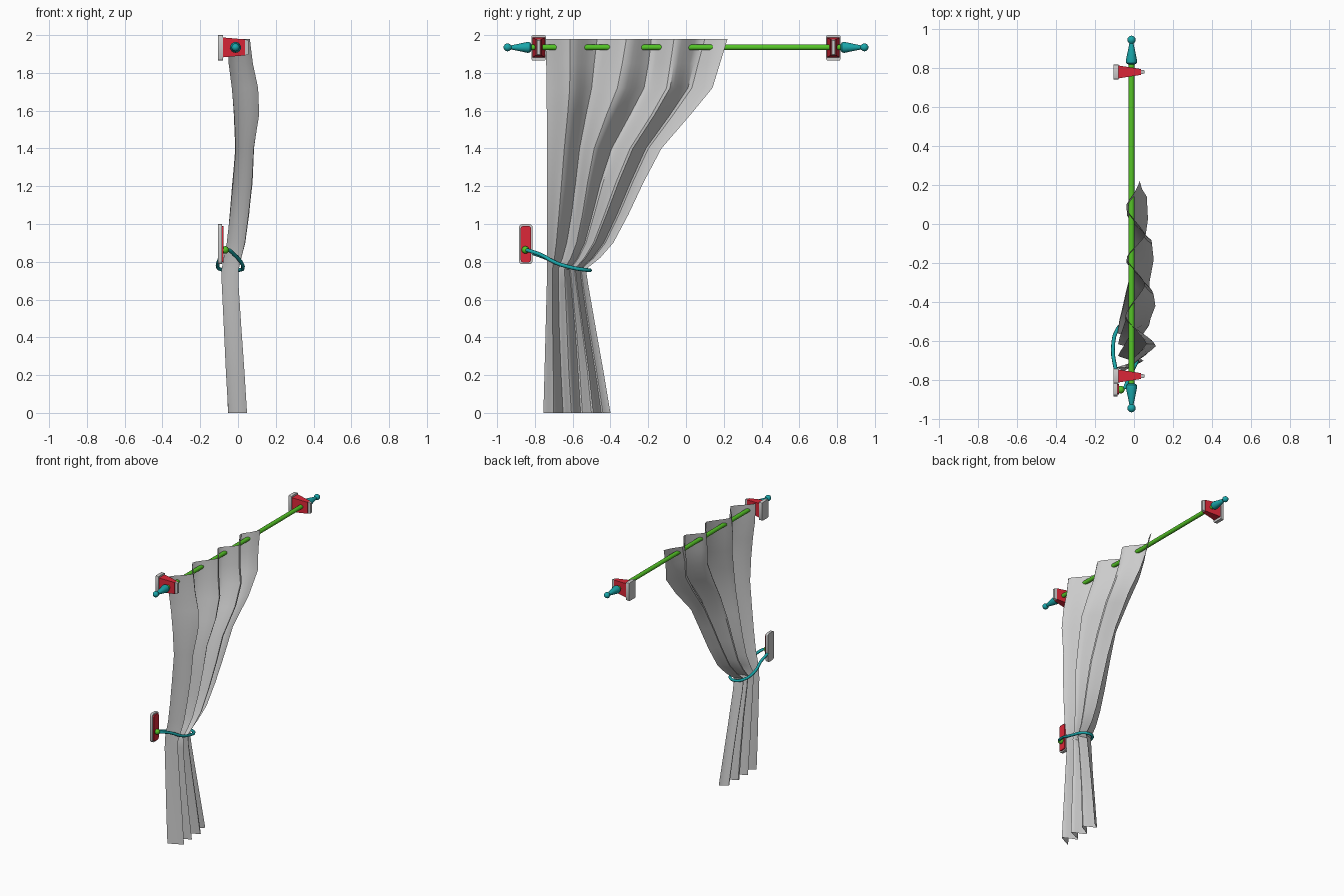
import bpy, bmesh, math
from mathutils import Vector

if "Cube" in bpy.data.objects:
    bpy.data.objects.remove(bpy.data.objects["Cube"])


def material(name, rgb):
    m = bpy.data.materials.new(name)
    m.diffuse_color = (*rgb, 1)
    m.use_nodes = True
    m.node_tree.nodes["Principled BSDF"].inputs["Base Color"].default_value = m.diffuse_color
    return m


GREEN = material("green", (0.09, 0.55, 0.02))
RED = material("red", (0.72, 0.02, 0.04))
TEAL = material("teal", (0.01, 0.38, 0.40))
ROD_X, ROD_Z = -0.013, 1.935


def make(name, bm, mat=None, smooth=None):
    bmesh.ops.recalc_face_normals(bm, faces=bm.faces)
    me = bpy.data.meshes.new(name)
    bm.to_mesh(me)
    bm.free()
    ob = bpy.data.objects.new(name, me)
    bpy.context.collection.objects.link(ob)
    if mat:
        me.materials.append(mat)
    if smooth:
        bpy.ops.object.select_all(action='DESELECT')
        ob.select_set(True)
        bpy.context.view_layer.objects.active = ob
        bpy.ops.object.shade_smooth_by_angle(angle=math.radians(smooth))
    return ob


def block(name, x0, x1, y, z, w0, h0, w1=None, h1=None, mat=None, bevel=0, seg=1):
    """Box along x whose far end may be tapered; bevel rounds its x edges."""
    w1, h1 = w1 or w0, h1 or h0
    bm = bmesh.new()
    rings = []
    for x, w, h in ((x0, w0, h0), (x1, w1, h1)):
        rings.append([bm.verts.new((x, y + a * w / 2, z + b * h / 2))
                      for a, b in ((-1, -1), (1, -1), (1, 1), (-1, 1))])
    a, b = rings
    bm.faces.new(a)
    bm.faces.new(b)
    for i in range(4):
        j = (i + 1) % 4
        bm.faces.new((a[i], a[j], b[j], b[i]))
    if bevel:
        edges = [e for e in bm.edges if abs(e.verts[0].co.x - e.verts[1].co.x) > 1e-4]
        bmesh.ops.bevel(bm, geom=edges, offset=bevel, segments=seg, profile=0.5, affect='EDGES')
    return make(name, bm, mat, 30)


def lathe(name, profile, sign, mat, sides=16):
    """Turn a (radius, y) profile around the rod axis."""
    bm = bmesh.new()
    rings = []
    for r, y in profile:
        rings.append([bm.verts.new((ROD_X + r * math.cos(t), sign * y, ROD_Z + r * math.sin(t)))
                      for t in (2 * math.pi * k / sides for k in range(sides))])
    for a, b in zip(rings, rings[1:]):
        for i in range(sides):
            j = (i + 1) % sides
            bm.faces.new((a[i], a[j], b[j], b[i]))
    bm.faces.new(rings[0])
    bm.faces.new(rings[-1])
    return make(name, bm, mat, 40)


# Rod
lathe("curtain_rod", [(0.015, -0.83), (0.015, 0.83)], 1, GREEN)

# Finials and wall brackets at both ends
ball = [(0.021 * math.sin(t), 0.945 - 0.021 * math.cos(t))
        for t in (math.pi * k / 8 for k in range(2, 8))]
for s, side in ((-1, "left"), (1, "right")):
    lathe(side + "_finial", [(0.017, 0.818), (0.027, 0.826), (0.029, 0.838), (0.011, 0.925)]
          + ball + [(0.002, 0.966)], s, TEAL)
    y = s * 0.78
    block(side + "_bracket_plate", -0.105, -0.08, y, 1.9325, 0.075, 0.135, bevel=0.008, seg=2)
    block(side + "_bracket_arm", -0.08, 0.036, y, ROD_Z, 0.066, 0.105, 0.03, 0.085, RED)
    block(side + "_bracket_tip", 0.036, 0.055, y, ROD_Z, 0.022, 0.085, 0.016, 0.075)

# Pleated curtain: z, left y, right y, back x, front x
ROWS = [(1.98, -0.745, 0.22, -0.05, 0.065), (1.85, -0.74, 0.18, -0.05, 0.08),
        (1.72, -0.738, 0.14, -0.035, 0.108), (1.58, -0.737, 0.025, -0.025, 0.115),
        (1.40, -0.735, -0.13, -0.018, 0.088), (1.22, -0.735, -0.225, -0.035, 0.082),
        (1.05, -0.735, -0.305, -0.05, 0.065), (0.90, -0.735, -0.385, -0.065, 0.045),
        (0.82, -0.735, -0.455, -0.08, 0.025), (0.76, -0.735, -0.53, -0.09, 0.01),
        (0.68, -0.737, -0.518, -0.088, 0.008), (0.45, -0.743, -0.478, -0.075, 0.02),
        (0.22, -0.749, -0.437, -0.065, 0.035), (0.0, -0.755, -0.40, -0.055, 0.05)]
PERIOD, COLS = 0.29, 42
bm = bmesh.new()
grid = []
for z, y0, y1, x0, x1 in ROWS:
    line = []
    for c in range(COLS + 1):
        u = c / COLS
        ph = 2 * math.pi * u / PERIOD
        tri = -math.asin(math.cos(ph)) * 2 / math.pi
        w = 0.65 * tri - 0.35 * math.cos(ph)
        # gentle irregularity so the folds wander like cloth
        w *= 0.93 + 0.07 * math.sin(5 * u + 4 * z)
        yy = y0 + (y1 - y0) * (u + 0.018 * math.sin(math.pi * u) * math.sin(9 * u + 5 * z))
        xx = (x0 + x1) / 2 + (x1 - x0) / 2 * w
        if u > 0.93:
            xx -= (u - 0.93) * 0.35
        line.append(bm.verts.new((xx, yy, z)))
    grid.append(line)
for a, b in zip(grid, grid[1:]):
    for i in range(COLS):
        bm.faces.new((a[i], a[i + 1], b[i + 1], b[i]))
make("curtain", bm, None, 35)

# Tieback wall plate with inset and knob
block("tieback_plate", -0.105, -0.085, -0.848, 0.893, 0.072, 0.212, bevel=0.018, seg=3)
block("tieback_inset", -0.086, -0.076, -0.848, 0.893, 0.054, 0.192, mat=RED, bevel=0.012, seg=3)
bm = bmesh.new()
bmesh.ops.create_uvsphere(bm, u_segments=12, v_segments=8, radius=0.02)
bmesh.ops.translate(bm, vec=(-0.068, -0.85, 0.863), verts=bm.verts)
make("tieback_knob", bm, GREEN, 40)

# Tieback cord looped round the curtain
path = [(-0.072, -0.85, 0.862), (-0.02, -0.77, 0.838), (0.018, -0.69, 0.795), (0.025, -0.6, 0.768),
        (0.01, -0.53, 0.757), (-0.045, -0.508, 0.755), (-0.085, -0.54, 0.758),
        (-0.108, -0.64, 0.778), (-0.095, -0.74, 0.82)]
cu = bpy.data.curves.new("tieback_cord", 'CURVE')
cu.dimensions = '3D'
cu.bevel_depth = 0.01
cu.bevel_resolution = 2
cu.resolution_u = 3
sp = cu.splines.new('BEZIER')
sp.bezier_points.add(len(path) - 1)
for p, co in zip(sp.bezier_points, path):
    p.co = Vector(co)
    p.handle_left_type = p.handle_right_type = 'AUTO'
sp.use_cyclic_u = True
cu.materials.append(TEAL)
bpy.context.collection.objects.link(bpy.data.objects.new("tieback_cord", cu))
